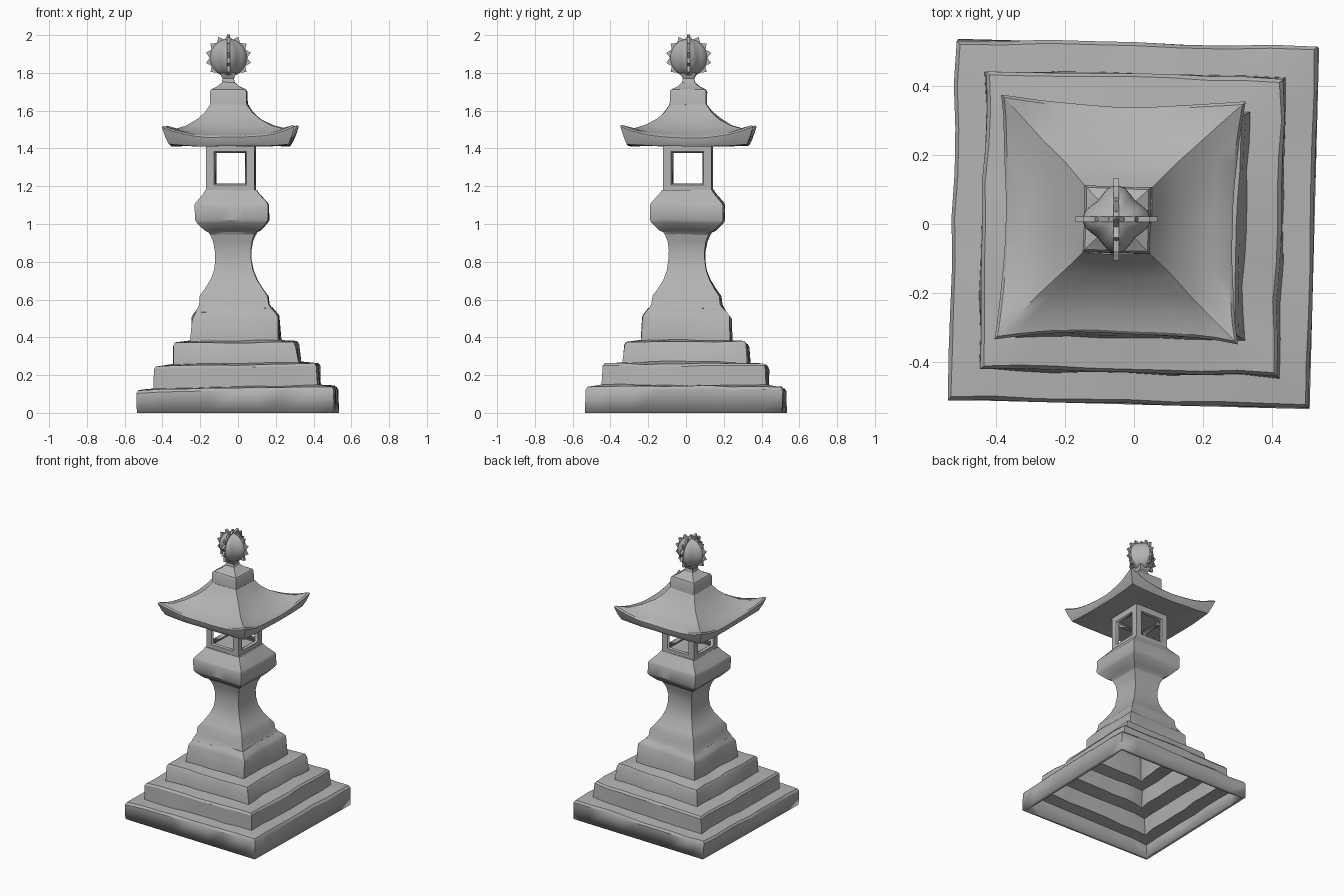
import bpy, bmesh, math
from mathutils import Matrix, Vector, noise

cube = bpy.data.objects.get("Cube")
if cube:
    bpy.data.objects.remove(cube, do_unlink=True)

stone = bpy.data.materials.new("weathered_stone")
stone.use_nodes = True
GREY = (0.45, 0.45, 0.45, 1)
stone.diffuse_color = GREY
stone.node_tree.nodes["Principled BSDF"].inputs["Base Color"].default_value = GREY

TWIST = Matrix.Rotation(math.radians(-1.5), 3, 'Z')


def lean(z):
    """The stack drifts slightly off axis as it rises."""
    return Vector((-0.029 * z, 0.008 * z, 0))


def finish(name, bm, angle=32):
    bmesh.ops.recalc_face_normals(bm, faces=bm.faces[:])
    mesh = bpy.data.meshes.new(name)
    bm.to_mesh(mesh)
    bm.free()
    mesh.materials.append(stone)
    obj = bpy.data.objects.new(name, mesh)
    bpy.context.collection.objects.link(obj)
    bpy.ops.object.select_all(action='DESELECT')
    obj.select_set(True)
    bpy.context.view_layer.objects.active = obj
    bpy.ops.object.shade_smooth_by_angle(angle=math.radians(angle))
    return obj


def solidify(obj, thickness):
    mod = obj.modifiers.new("wall", 'SOLIDIFY')
    mod.thickness = thickness
    mod.offset = -1


def square_loft(name, rings, seg=8, rough=0.0, tilt=0.0, cap_bottom=True):
    """Loft square rings given as (half width, z, edge bow, corner lift)."""
    bm = bmesh.new()
    loops = []
    for half, z, *shape in rings:
        bow, lift = shape or (0, 0)
        loop = []
        for side in range(4):
            turn = Matrix.Rotation(side * math.pi / 2, 3, 'Z')
            for i in range(seg):
                t = 2 * i / seg - 1
                p = turn @ Vector((half * t, -half * (1 - bow * (1 - t * t)), 0))
                p.z = z + lift * abs(t) ** 3
                p = TWIST @ p + lean(z)
                if z > 0:
                    p.z += tilt * p.x
                    p += rough * noise.noise_vector(p * 6)
                loop.append(bm.verts.new(p))
        loops.append(loop)
    n = 4 * seg
    for low, high in zip(loops, loops[1:]):
        for i in range(n):
            j = (i + 1) % n
            bm.faces.new((low[i], low[j], high[j], high[i]))
    bm.faces.new(loops[-1])
    if cap_bottom:
        bm.faces.new(loops[0][::-1])
    return finish(name, bm)


# Hollow stepped base
steps = square_loft("stepped_base", [
    (0.522, 0), (0.522, 0.115), (0.512, 0.13), (0.434, 0.137),
    (0.430, 0.24), (0.420, 0.253), (0.331, 0.262),
    (0.323, 0.355), (0.314, 0.372), (0.236, 0.382),
    (0.228, 0.505), (0.218, 0.522), (0.195, 0.55)],
    rough=0.011, tilt=0.02, cap_bottom=False)
solidify(steps, 0.025)

# Waisted shaft
square_loft("shaft", [
    (0.205, 0.535), (0.182, 0.575), (0.177, 0.62), (0.152, 0.655),
    (0.122, 0.705), (0.103, 0.755), (0.095, 0.81), (0.095, 0.86),
    (0.103, 0.91), (0.116, 0.94), (0.12, 0.965)], seg=4, rough=0.005)

# Platform under the fire box
square_loft("platform", [
    (0.112, 0.935), (0.125, 0.955), (0.145, 0.965), (0.185, 1.005),
    (0.194, 1.02), (0.194, 1.10), (0.188, 1.112), (0.145, 1.16),
    (0.133, 1.18)], seg=6, rough=0.006)

# Fire box with a recessed window on each side
bm = bmesh.new()
bmesh.ops.create_cube(bm, size=1)
bmesh.ops.scale(bm, vec=(0.258, 0.258, 0.26), verts=bm.verts)
bm.normal_update()
walls = [f for f in bm.faces if abs(f.normal.z) < 0.5]
bmesh.ops.inset_individual(bm, faces=walls, thickness=0.06)
bmesh.ops.inset_individual(bm, faces=walls, thickness=0.011, depth=-0.012)
bmesh.ops.delete(bm, geom=walls, context='FACES')
bmesh.ops.rotate(bm, matrix=TWIST, verts=bm.verts)
bmesh.ops.translate(bm, vec=lean(1.295) + Vector((0, 0, 1.295)), verts=bm.verts)
solidify(finish("fire_box", bm), 0.03)

# Sweeping roof with raised corners
square_loft("roof", [
    (0.13, 1.425), (0.28, 1.412, 0.01, 0.0), (0.317, 1.412, 0.02, 0.01),
    (0.335, 1.428, 0.04, 0.035), (0.352, 1.458, 0.07, 0.058),
    (0.343, 1.466, 0.07, 0.056), (0.285, 1.478, 0.05, 0.025),
    (0.225, 1.508, 0.03, 0.012), (0.165, 1.550, 0.01, 0.006),
    (0.125, 1.592), (0.097, 1.632)], seg=12, rough=0.006)

# Square cap with a neck for the finial
square_loft("roof_cap", [
    (0.097, 1.61), (0.096, 1.70), (0.09, 1.712), (0.055, 1.73),
    (0.034, 1.75), (0.03, 1.77), (0.045, 1.80)], seg=4, rough=0.003)

# Rounded diamond finial
centre = lean(1.75) + Vector((0, 0, 1.88))
bm = bmesh.new()
bmesh.ops.create_uvsphere(bm, u_segments=24, v_segments=14, radius=0.1)
for v in bm.verts:
    around = math.atan2(v.co.y, v.co.x)
    squeeze = 1 - 0.24 * math.sin(2 * around) ** 2
    v.co.x *= squeeze
    v.co.y *= squeeze
bmesh.ops.translate(bm, vec=centre, verts=bm.verts)
finish("finial", bm)

# Two crossed toothed fins on the finial
TEETH = 14
for name, turn in (("side_fins", 0), ("front_fins", math.pi / 2)):
    bm = bmesh.new()
    outline = []
    for i in range(TEETH * 2):
        a = math.pi / 2 + math.pi * i / TEETH
        tip = i % 2 == 0 and math.sin(a) > -0.75
        r = 0.122 if tip else 0.099
        outline.append(bm.verts.new((r * math.cos(a), -0.008, r * math.sin(a))))
    face = bm.faces.new(outline)
    extruded = bmesh.ops.extrude_face_region(bm, geom=[face])
    moved = [g for g in extruded["geom"] if isinstance(g, bmesh.types.BMVert)]
    bmesh.ops.translate(bm, vec=(0, 0.016, 0), verts=moved)
    bmesh.ops.rotate(bm, matrix=Matrix.Rotation(turn, 3, 'Z'), verts=bm.verts)
    bmesh.ops.translate(bm, vec=centre, verts=bm.verts)
    finish(name, bm)
